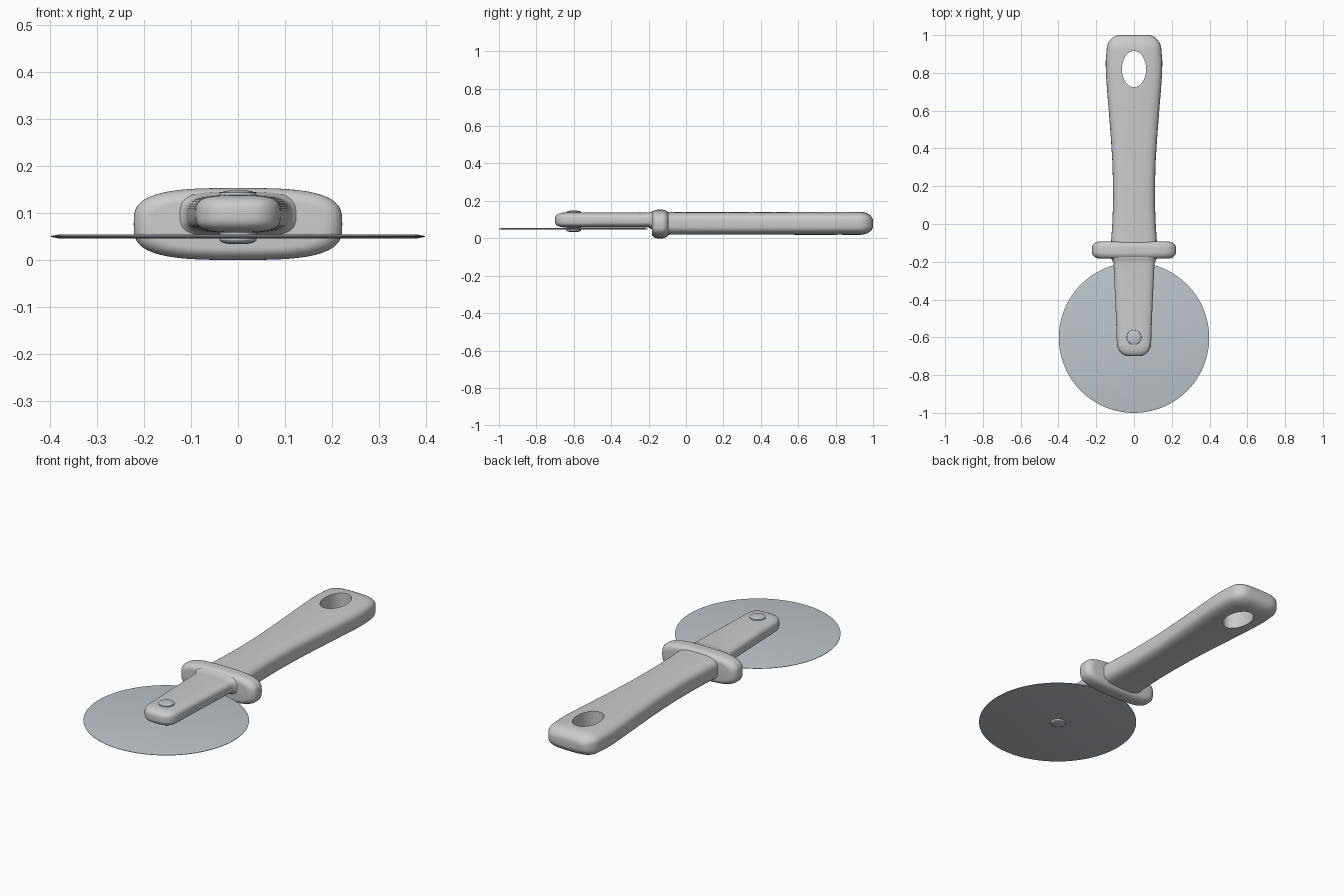
import bpy, bmesh
from math import sin, cos, pi, radians, copysign

if "Cube" in bpy.data.objects:
    bpy.data.objects.remove(bpy.data.objects["Cube"])


def material(name, rgb):
    m = bpy.data.materials.new(name)
    m.diffuse_color = (*rgb, 1)
    m.use_nodes = True
    m.node_tree.nodes["Principled BSDF"].inputs["Base Color"].default_value = m.diffuse_color
    return m


steel = material("steel", (0.52, 0.56, 0.60))


def finish(name, bm, mat=None, angle=40):
    bmesh.ops.recalc_face_normals(bm, faces=bm.faces)
    me = bpy.data.meshes.new(name)
    bm.to_mesh(me)
    bm.free()
    ob = bpy.data.objects.new(name, me)
    bpy.context.collection.objects.link(ob)
    if mat:
        me.materials.append(mat)
    bpy.ops.object.select_all(action='DESELECT')
    ob.select_set(True)
    bpy.context.view_layer.objects.active = ob
    bpy.ops.object.shade_smooth_by_angle(angle=radians(angle))
    return ob


def bridge(bm, rings):
    for a, b in zip(rings, rings[1:]):
        for i in range(len(a)):
            j = (i + 1) % len(a)
            bm.faces.new((a[i], a[j], b[j], b[i]))
    bm.faces.new(rings[0])
    bm.faces.new(rings[-1])


def loft(name, sections, n=3.4, seg=56):
    """Rounded-box sections along y: (y, half width, half height, centre z)."""
    bm = bmesh.new()
    rings = []
    for y, w, h, z in sections:
        ring = []
        for k in range(seg):
            c, s = cos(2 * pi * k / seg), sin(2 * pi * k / seg)
            px = copysign(abs(c) ** (2 / n), c)
            pz = copysign(abs(s) ** (2 / n), s)
            ring.append(bm.verts.new((w * px, y, z + h * pz)))
        rings.append(ring)
    bridge(bm, rings)
    return finish(name, bm)


def cap(y, w, h, z, length, dw, dh, p=1.0, steps=8):
    """Rounded end starting at y; the sign of length gives the direction."""
    out = []
    for k in range(steps + 1):
        a = k / steps * pi / 2
        f = 1 - cos(a)
        out.append((y + length * sin(a), w - dw * f, h - dh * f ** p, z))
    return out


def lathe(name, profile, y, mat, seg=96):
    """Round part about a vertical axis: (radius, z) from bottom to top."""
    bm = bmesh.new()
    rings = [[bm.verts.new((r * cos(2 * pi * k / seg), y + r * sin(2 * pi * k / seg), z))
              for k in range(seg)] for r, z in profile]
    bridge(bm, rings)
    return finish(name, bm, mat, 30)


# Waisted handle with rounded end
handle = loft("handle", [
    (-0.14, 0.126, 0.061, 0.08), (-0.09, 0.121, 0.061, 0.08),
    (0.0, 0.115, 0.06, 0.08), (0.1, 0.111, 0.06, 0.08),
    (0.2, 0.111, 0.06, 0.08), (0.32, 0.114, 0.06, 0.08),
    (0.45, 0.122, 0.06, 0.08), (0.58, 0.132, 0.061, 0.08),
    (0.7, 0.142, 0.061, 0.08), (0.8, 0.149, 0.062, 0.08),
    (0.86, 0.15, 0.062, 0.08),
] + cap(0.92, 0.145, 0.062, 0.08, 0.08, 0.07, 0.048, 1.1))

# Oval hanging hole
bpy.ops.mesh.primitive_cylinder_add(vertices=64, radius=1, depth=0.4, location=(0, 0.82, 0.08))
cutter = bpy.context.object
cutter.name = "hole_cutter"
cutter.scale = (0.064, 0.096, 1)
cutter.hide_render = True
mod = handle.modifiers.new("hole", 'BOOLEAN')
mod.operation = 'DIFFERENCE'
mod.solver = 'EXACT'
mod.object = cutter
bpy.context.view_layer.objects.active = handle
bpy.ops.object.modifier_apply(modifier=mod.name)
bpy.data.objects.remove(cutter)
bpy.ops.object.select_all(action='DESELECT')
handle.select_set(True)
bpy.ops.object.shade_smooth_by_angle(angle=radians(40))

# Finger guard
loft("guard",
     cap(-0.15, 0.222, 0.0765, 0.0765, -0.033, 0.04, 0.026)[::-1]
     + cap(-0.126, 0.222, 0.0765, 0.0765, 0.033, 0.04, 0.026), n=3.2)

# Tapered arm over the blade, flaring into the guard
loft("arm",
     cap(-0.63, 0.091, 0.04, 0.098, -0.07, 0.066, 0.03, 1.4)[::-1] + [
         (-0.5, 0.095, 0.04, 0.098), (-0.35, 0.102, 0.04, 0.098),
         (-0.22, 0.108, 0.04, 0.098), (-0.2, 0.111, 0.041, 0.098),
         (-0.187, 0.118, 0.045, 0.097), (-0.178, 0.13, 0.05, 0.095),
         (-0.14, 0.13, 0.05, 0.095)])

# Cutting wheel with a sharpened rim
lathe("blade", [(0.382, 0.046), (0.398, 0.049), (0.398, 0.051), (0.382, 0.054)], -0.602, steel, 128)

# Rivet with domed heads
lathe("rivet", [
    (0.018, 0.034), (0.03, 0.036), (0.037, 0.039), (0.039, 0.042), (0.039, 0.14),
    (0.038, 0.143), (0.03, 0.146), (0.018, 0.148)], -0.6, steel, 48)
